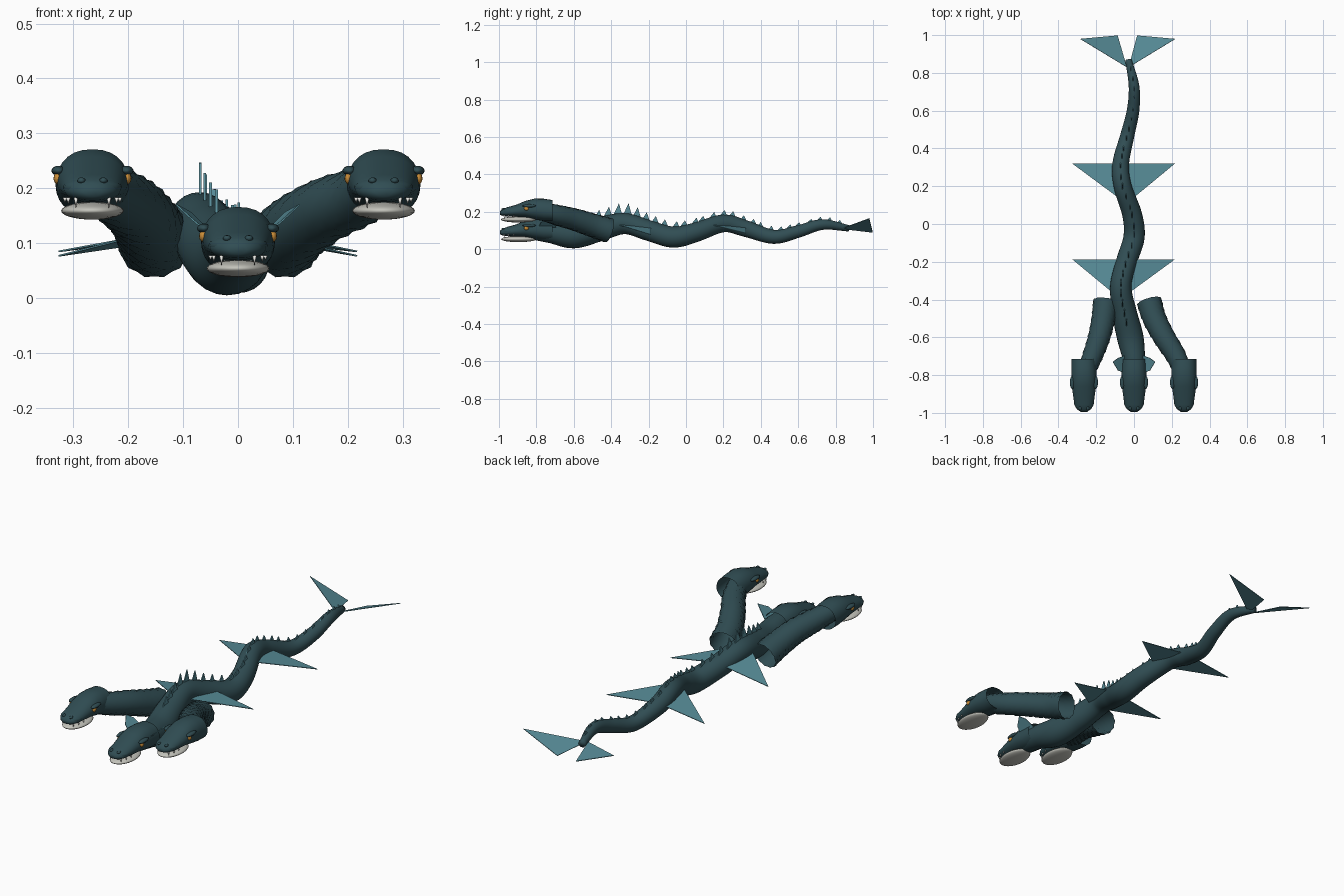
import bpy, bmesh, math
from mathutils import Vector, Matrix

cube = bpy.data.objects.get("Cube")
if cube:
    bpy.data.objects.remove(cube, do_unlink=True)


def material(name, rgb):
    m = bpy.data.materials.new(name)
    m.use_nodes = True
    m.diffuse_color = (*rgb, 1)
    bsdf = m.node_tree.nodes["Principled BSDF"]
    bsdf.inputs["Base Color"].default_value = (*rgb, 1)
    bsdf.inputs["Roughness"].default_value = 0.6
    return m


SKIN = material("dark teal skin", (0.03, 0.075, 0.088))
FIN = material("light teal fin", (0.095, 0.26, 0.31))
JAW = material("pale jaw", (0.55, 0.55, 0.5))
TOOTH = material("white tooth", (0.8, 0.8, 0.76))
EYE = material("amber eye", (0.6, 0.27, 0.04))


def finish(bm, name, mat, smooth=True):
    bmesh.ops.recalc_face_normals(bm, faces=bm.faces)
    for f in bm.faces:
        f.smooth = smooth
    me = bpy.data.meshes.new(name)
    bm.to_mesh(me)
    bm.free()
    me.materials.append(mat)
    ob = bpy.data.objects.new(name, me)
    bpy.context.collection.objects.link(ob)
    return ob


def spline(points, steps):
    """Smooth path through points of (x, y, z, radius)."""
    pts = [Vector(p) for p in points]
    pts = [2 * pts[0] - pts[1]] + pts + [2 * pts[-1] - pts[-2]]
    out = []
    for a, b, c, d in zip(pts, pts[1:], pts[2:], pts[3:]):
        for i in range(steps):
            t = i / steps
            out.append(0.5 * (2 * b + (c - a) * t + (2 * a - 5 * b + 4 * c - d) * t * t
                              + (3 * b - a - 3 * c + d) * t ** 3))
    return out + [pts[-2]]


def skin_rings(bm, rings, cap_end):
    vs = [[bm.verts.new(p) for p in ring] for ring in rings]
    n = len(vs[0])
    for r, s in zip(vs, vs[1:]):
        for i in range(n):
            bm.faces.new((r[i], r[(i + 1) % n], s[(i + 1) % n], s[i]))
    if cap_end:
        bm.faces.new(vs[-1])


def tube(name, path, ripple=0.0, cap_end=False, sides=24):
    rings = []
    for i, p in enumerate(path):
        a, b = path[max(i - 1, 0)], path[min(i + 1, len(path) - 1)]
        tangent = (b.xyz - a.xyz).normalized()
        side = tangent.cross(Vector((0, 0, 1))).normalized()
        up = side.cross(tangent)
        ring = []
        for k in range(sides):
            ang = math.tau * k / sides
            # overlapping scale rows, staggered around the neck
            r = p.w * (1 + ripple * (((i + 2 * (k % 2)) % 4) / 3 - 0.5))
            ring.append(p.xyz + r * (math.cos(ang) * side + math.sin(ang) * up))
        rings.append(ring)
    bm = bmesh.new()
    skin_rings(bm, rings, cap_end)
    return finish(bm, name, SKIN)


def ellipsoid(name, centre, radii, mat, segments=20):
    bm = bmesh.new()
    m = Matrix.Translation(centre) @ Matrix.Diagonal((*radii, 1))
    bmesh.ops.create_uvsphere(bm, u_segments=segments, v_segments=segments // 2,
                              radius=1, matrix=m)
    return finish(bm, name, mat)


def plate(name, corners, thickness=0.003):
    bm = bmesh.new()
    bm.faces.new([bm.verts.new(c) for c in corners])
    ob = finish(bm, name, FIN, False)
    mod = ob.modifiers.new("thickness", "SOLIDIFY")
    mod.thickness = thickness
    mod.offset = 0
    return ob


# Winding body, from the middle head back to the tail
body_path = spline([
    (0, -0.82, 0.10, 0.048), (0, -0.72, 0.09, 0.058), (-0.02, -0.6, 0.075, 0.07),
    (-0.05, -0.47, 0.105, 0.065), (-0.07, -0.33, 0.137, 0.056), (-0.04, -0.2, 0.10, 0.055),
    (0, -0.07, 0.065, 0.056), (-0.01, 0.05, 0.09, 0.052), (-0.06, 0.2, 0.138, 0.047),
    (-0.07, 0.32, 0.11, 0.044), (-0.035, 0.47, 0.066, 0.037), (-0.005, 0.6, 0.095, 0.033),
    (0, 0.73, 0.132, 0.028), (-0.03, 0.87, 0.112, 0.017)], 8)
tube("body", body_path, cap_end=True)


def body_at(y):
    return min(body_path, key=lambda p: abs(p.y - y))


# Side necks with scaly surface, open at both ends
for tag, base, mid, tip in (("left", 0.08, 0.16, 0.265), ("right", -0.15, -0.185, -0.262)):
    tube(tag + "_neck", spline([
        (base, -0.41, 0.1, 0.066), (base + (mid - base) * 0.35, -0.5, 0.128, 0.062),
        (mid, -0.6, 0.16, 0.058), (tip * 0.84, -0.7, 0.185, 0.053),
        (tip, -0.8, 0.212, 0.045)], 9), ripple=0.09)


# Heads: lofted hollow skull, jaw, teeth, eyes and brows
SKULL = ((-0.715, 0.066, 0.045, 0.158), (-0.76, 0.067, 0.046, 0.165),
         (-0.81, 0.067, 0.054, 0.166), (-0.86, 0.064, 0.064, 0.153),
         (-0.91, 0.057, 0.068, 0.132), (-0.955, 0.051, 0.07, 0.12),
         (-0.98, 0.038, 0.073, 0.11), (-0.995, 0.016, 0.08, 0.098))


def head(tag, x, lift):
    rings = []
    for y, w, low, high in SKULL:
        ring = []
        for k in range(28):
            a = math.tau * k / 28
            c, s = math.cos(a), math.sin(a)
            c = math.copysign(abs(c) ** 0.85, c)
            widest = low + (high - low) * 0.45
            ring.append((x + w * c, y, lift + widest + s * ((high if s > 0 else low) - widest) * (1 if s > 0 else -1)))
        rings.append(ring)
    bm = bmesh.new()
    skin_rings(bm, rings, True)
    finish(bm, tag + "_skull", SKIN)
    ellipsoid(tag + "_lower_jaw", (x, -0.895, lift + 0.054), (0.057, 0.094, 0.016), JAW, 28)
    # raised snout ridge
    ellipsoid(tag + "_snout", (x, -0.94, lift + 0.096), (0.054, 0.052, 0.022), SKIN)
    for s, side in ((1, "left"), (-1, "right")):
        ellipsoid(f"{tag}_{side}_eye", (x + s * 0.063, -0.853, lift + 0.113),
                  (0.008, 0.013, 0.011), EYE, 12)
        ellipsoid(f"{tag}_{side}_brow", (x + s * 0.062, -0.838, lift + 0.127),
                  (0.013, 0.036, 0.009), SKIN, 14)
        ellipsoid(f"{tag}_{side}_nostril", (x + s * 0.02, -0.975, lift + 0.109),
                  (0.008, 0.012, 0.006), SKIN, 10)
        for tx, ty, size in ((0.03, -0.972, 0.02), (0.044, -0.95, 0.013), (0.05, -0.92, 0.01)):
            bm = bmesh.new()
            bmesh.ops.create_cone(bm, cap_ends=True, segments=8, radius1=0, radius2=0.004,
                                  depth=size,
                                  matrix=Matrix.Translation((x + s * tx, ty, lift + 0.078 - size / 2)))
            finish(bm, f"{tag}_{side}_tooth", TOOTH)


head("middle", 0, 0)
head("left", 0.265, 0.105)
head("right", -0.265, 0.105)

# Fan frills behind the middle head
for s, side in ((1, "left"), (-1, "right")):
    plate(side + "_frill", [(s * 0.05, -0.79, 0.115), (s * 0.085, -0.775, 0.145),
                            (s * 0.112, -0.73, 0.17), (s * 0.085, -0.71, 0.155),
                            (s * 0.045, -0.695, 0.115)])

# Swimming fins, two pairs, drooping toward the tips
for tag, rear, front, tip_z in (("front", -0.187, -0.36, 0.077), ("rear", 0.32, 0.14, 0.085)):
    for s, side in ((1, "left"), (-1, "right")):
        p, q = body_at(rear), body_at(front)
        plate(f"{tag}_{side}_fin", [
            (-0.055 + s * 0.272, rear, tip_z),
            (p.x + s * p.w * 0.6, rear, 0.115),
            (q.x + s * q.w * 0.85, front, 0.13)])

# Split tail fin, raised at the outer tips
for s, side in ((1, "left"), (-1, "right")):
    plate(side + "_tail_fin", [(-0.033 + s * 0.005, 0.83, 0.11),
                               (-0.033 + s * 0.252, 0.98, 0.165),
                               (-0.035 + s * 0.052, 0.998, 0.09)])

# Row of back spikes, tallest behind the shoulders
COUNT = 27
for i in range(COUNT):
    y = -0.52 + 1.33 * i / (COUNT - 1)
    p = body_at(y)
    height = 0.02 + 0.026 * (1 - i / COUNT) + 0.022 * math.exp(-((y + 0.33) / 0.1) ** 2)
    half = 0.024 - 0.006 * i / COUNT
    z = p.z + p.w - 0.008
    plate("back_spike", [(p.x, p.y - half, z), (p.x, p.y + half, z),
                         (p.x, p.y + 0.006, z + height)], 0.005)
